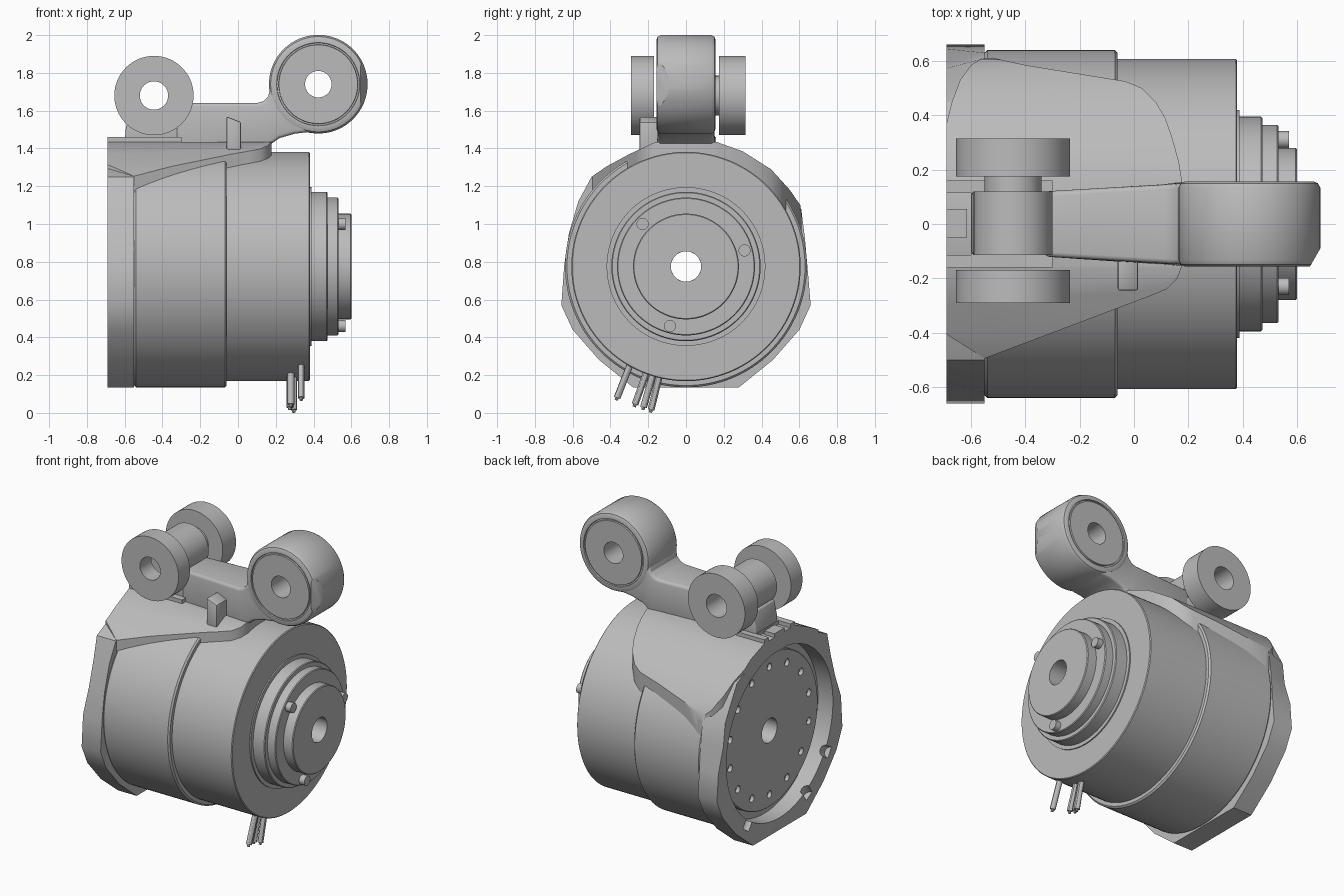
import bpy, bmesh, math
from mathutils import Vector, Matrix

if "Cube" in bpy.data.objects:
    bpy.data.objects.remove(bpy.data.objects["Cube"], do_unlink=True)

grey = bpy.data.materials.new("machined_grey")
grey.use_nodes = True
COLOUR = (0.5, 0.5, 0.5, 1)
grey.diffuse_color = COLOUR
grey.node_tree.nodes["Principled BSDF"].inputs["Base Color"].default_value = COLOUR

AXIS_Z = 0.775                      # height of the motor axis
PLACE = {"x": lambda t, u, v: (t, u, v),
         "y": lambda t, u, v: (u, t, v),
         "z": lambda t, u, v: (u, v, t)}


def finish(name, bm):
    bmesh.ops.recalc_face_normals(bm, faces=bm.faces)
    me = bpy.data.meshes.new(name)
    bm.to_mesh(me)
    bm.free()
    me.materials.append(grey)
    ob = bpy.data.objects.new(name, me)
    bpy.context.collection.objects.link(ob)
    return ob


def prism(name, outline, axis, a, b):
    """Extrude a closed outline along an axis from a to b."""
    bm = bmesh.new()
    lo = [bm.verts.new(PLACE[axis](a, u, v)) for u, v in outline]
    hi = [bm.verts.new(PLACE[axis](b, u, v)) for u, v in outline]
    bm.faces.new(lo)
    bm.faces.new(hi)
    for i in range(len(lo)):
        j = (i + 1) % len(lo)
        bm.faces.new((lo[i], lo[j], hi[j], hi[i]))
    return finish(name, bm)


def lathe(name, profile, axis, u, v, n=96):
    """Turn a closed (position, radius) profile round an axis through u, v."""
    bm = bmesh.new()
    rings = []
    for k in range(n):
        a = 2 * math.pi * k / n
        rings.append([bm.verts.new(PLACE[axis](t, u + r * math.cos(a), v + r * math.sin(a)))
                      for t, r in profile])
    m = len(profile)
    for k in range(n):
        p, q = rings[k], rings[(k + 1) % n]
        for i in range(m):
            j = (i + 1) % m
            bm.faces.new((p[i], p[j], q[j], q[i]))
    return finish(name, bm)


def box(name, x, y, z):
    return prism(name, [(x[0], z[0]), (x[1], z[0]), (x[1], z[1]), (x[0], z[1])], "y", *y)


def rod(name, p, q, r, n=20):
    p, q = Vector(p), Vector(q)
    bm = bmesh.new()
    turn = (q - p).to_track_quat("Z", "Y").to_matrix().to_4x4()
    bmesh.ops.create_cone(bm, cap_ends=True, segments=n, radius1=r, radius2=r,
                          depth=(q - p).length,
                          matrix=Matrix.Translation((p + q) / 2) @ turn)
    return finish(name, bm)


def apply_modifier(ob, mod):
    bpy.context.view_layer.objects.active = ob
    bpy.ops.object.modifier_apply(modifier=mod.name)


def combine(ob, other, operation):
    mod = ob.modifiers.new("cut", "BOOLEAN")
    mod.operation, mod.object, mod.solver = operation, other, "EXACT"
    apply_modifier(ob, mod)
    bpy.data.objects.remove(other, do_unlink=True)


def bevel(ob, width, segments=3):
    mod = ob.modifiers.new("bevel", "BEVEL")
    mod.width, mod.segments, mod.angle_limit = width, segments, math.radians(40)
    apply_modifier(ob, mod)


# Motor body with stepped nose and through bore
lathe("motor_body", [
    (-0.58, 0.08), (-0.58, 0.6), (-0.55, 0.6), (-0.55, 0.63), (-0.54, 0.64),
    (-0.07, 0.64), (-0.06, 0.63), (-0.06, 0.607), (0.375, 0.607), (0.38, 0.602),
    (0.38, 0.42), (0.388, 0.42), (0.388, 0.395), (0.468, 0.395), (0.473, 0.39),
    (0.473, 0.365), (0.527, 0.365), (0.532, 0.36), (0.532, 0.28), (0.595, 0.28),
    (0.6, 0.275), (0.6, 0.08)], "x", 0, AXIS_Z, 128)
for i, (y, z) in enumerate([(-0.23, 1.0), (0.31, 0.86), (-0.085, 0.46)]):
    rod(f"nose_pin_{i + 1}", (0.5, y, z), (0.57, y, z), 0.032)

# Rear flange, hollowed at the upper sides of its back edge
flange = prism("rear_flange", [
    (0.28, 0.135), (0.46, 0.28), (0.6, 0.44), (0.66, 0.57), (0.645, 0.75), (0.63, 0.92),
    (0.61, 1.08), (0.45, 1.28), (0.16, 1.41), (-0.16, 1.41), (-0.5, 1.25), (-0.57, 1.12),
    (-0.62, 0.95), (-0.645, 0.78), (-0.66, 0.57), (-0.6, 0.44), (-0.46, 0.28),
    (-0.28, 0.135)], "x", -0.69, -0.55)
for vert in flange.data.vertices:
    if vert.co.x < -0.6 and 0.8 < vert.co.z < 1.2:
        vert.co.y *= 0.94
        vert.co.z = AXIS_Z + (vert.co.z - AXIS_Z) * 0.94

# Saddle wrapped over the top of the motor
saddle = prism("saddle", [
    (-0.45, 1.0), (-0.53, 1.17), (-0.5, 1.25), (-0.42, 1.305), (-0.3, 1.37), (-0.16, 1.435),
    (0.16, 1.435), (0.3, 1.385), (0.45, 1.29), (0.55, 1.18), (0.605, 1.1), (0.625, 0.95),
    (0.5, 0.95)], "x", -0.69, 0.3)
trim = prism("saddle_trim", [
    (-0.7, 0.33), (-0.67, 0.45), (-0.64, 0.53), (-0.6, 0.585), (-0.56, 0.61), (-0.52, 0.612),
    (-0.4, 0.585), (-0.03, 0.525), (0.03, 0.5), (0.08, 0.45), (0.115, 0.39), (0.14, 0.32),
    (0.165, 0.23), (0.178, 0.15), (0.178, -0.15), (0.16, -0.2), (0.12, -0.24),
    (0.06, -0.265), (-0.55, -0.495), (-0.7, -0.4)], "z", 0.8, 1.6)
combine(saddle, trim, "INTERSECT")

# Round pocket through the flange and the saddle, then slots in the rim
rear = Vector((-0.69, 0, AXIS_Z))
for part in (flange, saddle):
    combine(part, rod("pocket_cutter", rear - Vector((0.1, 0, 0)), rear + Vector((0.2, 0, 0)),
                      0.56, 96), "DIFFERENCE")
for angle in (212, 240, 305):
    d = Vector((0, math.cos(math.radians(angle)), math.sin(math.radians(angle))))
    combine(flange, rod("slot_cutter", rear + d * 0.5, rear + d * 0.62, 0.035), "DIFFERENCE")

# Rear disc with bolt holes
disc = lathe("rear_disc", [(-0.615, 0.08), (-0.615, 0.505), (-0.61, 0.51), (-0.57, 0.51),
                           (-0.57, 0.08)], "x", 0, AXIS_Z)
for k in range(14):
    a = 2 * math.pi * (k + 0.5) / 14
    y, z = 0.425 * math.cos(a), AXIS_Z + 0.425 * math.sin(a)
    combine(disc, rod("hole_cutter", (-0.7, y, z), (-0.59, y, z), 0.024, 16), "DIFFERENCE")

# Arm rising from the saddle to the large eye, widening towards the eye
arm = prism("arm", [
    (-0.33, 1.38), (-0.33, 1.64), (0.1, 1.64), (0.135, 1.65), (0.16, 1.675), (0.17, 1.72),
    (0.3, 1.72), (0.32, 1.6), (0.4, 1.49), (0.3, 1.478), (0.22, 1.455), (0.17, 1.42),
    (0.12, 1.36)], "y", -1, 1)
for vert in arm.data.vertices:
    vert.co.y *= 0.12 + 0.03 * min(1, max(0, (vert.co.x + 0.27) / 0.44))
bevel(arm, 0.018)

# Large eye with inset bushing, bore and one clipped corner
half = [(0.157, 0.07), (0.157, 0.208), (0.148, 0.21), (0.148, 0.218), (0.157, 0.22),
        (0.157, 0.235), (0.15, 0.252), (0.133, 0.261)]
eye = lathe("large_eye", half + [(-t, r) for t, r in reversed(half)], "y", 0.425, 1.74)
combine(eye, prism("corner_cutter", [(0.64, -0.17), (0.72, -0.17), (0.72, -0.03)],
                   "z", 1.4, 2.1), "DIFFERENCE")

# Hinge barrel, neck and the two rollers
HX, HZ = -0.445, 1.68
lathe("hinge_barrel", [(-0.115, 0.075), (-0.115, 0.145), (0.12, 0.145), (0.12, 0.105),
                       (0.18, 0.105), (0.18, 0.075)], "y", HX, HZ, 64)
for side, a, b in (("front", -0.29, -0.17), ("back", 0.175, 0.315)):
    lathe(f"{side}_roller", [(a, 0.075), (a, 0.21), (b, 0.21), (b, 0.075)], "y", HX, HZ, 64)

# Hinge base, shelf and rear tab
base = prism("hinge_base", [(-0.6, 1.42), (-0.595, 1.5), (-0.575, 1.595), (-0.3, 1.595),
                            (-0.28, 1.42)], "y", -0.115, 0.12)
bevel(base, 0.012)
box("shelf", (-0.6, -0.3), (-0.16, 0.16), (1.37, 1.46))
for side, y in (("front", (-0.16, -0.115)), ("back", (0.115, 0.16))):
    box(f"{side}_shelf_ear", (-0.69, -0.59), y, (1.37, 1.46))
box("rear_tab", (-0.69, -0.615), (-0.05, 0.055), (1.33, 1.46))

# Small slanted stop beside the arm
stop = prism("stop_post", [(-0.06, 1.35), (0.015, 1.35), (0.015, 1.54), (-0.06, 1.57)],
             "y", -0.245, -0.13)
bevel(stop, 0.008, 2)

# Cable leads under the motor
for i, (x, top, end) in enumerate([
        (0.335, (-0.29, 0.27), (-0.365, 0.08)), (0.28, (-0.2, 0.24), (-0.27, 0.045)),
        (0.275, (-0.17, 0.22), (-0.225, 0.03)), (0.295, (-0.14, 0.2), (-0.185, 0.016))]):
    p, q = Vector((x, *top)), Vector((x, *end))
    rod(f"lead_{i + 1}", p, q, 0.018, 12)
    rod(f"lead_core_{i + 1}", q, q + (q - p).normalized() * 0.014, 0.009, 8)

# Smooth the round surfaces and keep the edges sharp
for ob in bpy.context.scene.objects:
    ob.select_set(ob.type == "MESH")
bpy.context.view_layer.objects.active = arm
bpy.ops.object.shade_smooth_by_angle(angle=math.radians(30))
